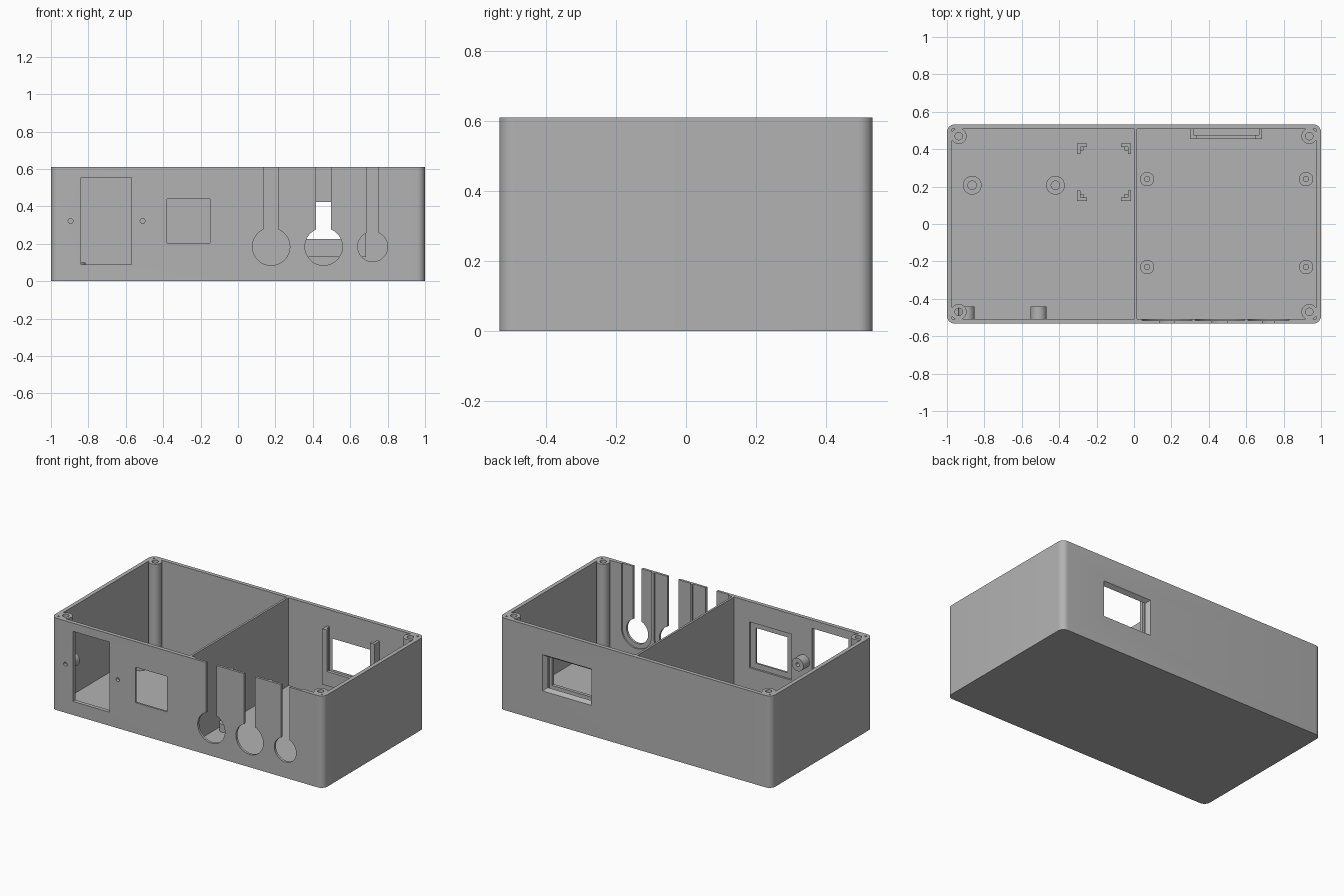
import bpy, bmesh, math
from mathutils import Matrix

if "Cube" in bpy.data.objects:
    bpy.data.objects.remove(bpy.data.objects["Cube"])

grey = bpy.data.materials.new("matte grey plastic")
grey.diffuse_color = (0.45, 0.45, 0.45, 1)
grey.use_nodes = True
grey.node_tree.nodes["Principled BSDF"].inputs["Base Color"].default_value = grey.diffuse_color

W, D, H = 1.0, 0.533, 0.61        # half width, half depth, height
IX, IY, FLOOR = 0.973, 0.507, 0.027   # cavity half sizes, floor thickness


def finish(name, bm):
    bmesh.ops.recalc_face_normals(bm, faces=bm.faces)
    me = bpy.data.meshes.new(name)
    bm.to_mesh(me)
    bm.free()
    me.materials.append(grey)
    ob = bpy.data.objects.new(name, me)
    bpy.context.collection.objects.link(ob)
    return ob


def smooth(ob):
    bpy.ops.object.select_all(action='DESELECT')
    ob.select_set(True)
    bpy.context.view_layer.objects.active = ob
    bpy.ops.object.shade_smooth_by_angle(angle=math.radians(30))


def add_box(bm, x0, x1, y0, y1, z0, z1):
    m = Matrix.Translation(((x0 + x1) / 2, (y0 + y1) / 2, (z0 + z1) / 2))
    m = m @ Matrix.Diagonal((x1 - x0, y1 - y0, z1 - z0, 1))
    return bmesh.ops.create_cube(bm, size=1, matrix=m)['verts']


def boxes(name, *dims):
    bm = bmesh.new()
    for d in dims:
        add_box(bm, *d)
    return finish(name, bm)


def prism_y(pts, y0, y1):
    """Extrude an (x, z) outline along y."""
    bm = bmesh.new()
    a, b = ([bm.verts.new((x, y, z)) for x, z in pts] for y in (y0, y1))
    bm.faces.new(a)
    bm.faces.new(b[::-1])
    for i in range(len(pts)):
        j = (i + 1) % len(pts)
        bm.faces.new((a[i], a[j], b[j], b[i]))
    return finish("cutter", bm)


def keyhole(cx, cz, r, half, top=0.7, n=48):
    """Round hole with a straight slot running up out of the rim."""
    a0 = math.acos(half / r)
    span = math.pi + 2 * a0
    arc = [(cx + r * math.cos(a0 - span * i / n), cz + r * math.sin(a0 - span * i / n))
           for i in range(n + 1)]
    return arc + [(cx - half, top), (cx + half, top)]


def rect(x0, x1, z0, z1):
    return [(x0, z0), (x1, z0), (x1, z1), (x0, z1)]


def cut(ob, cutter):
    mod = ob.modifiers.new("cut", 'BOOLEAN')
    mod.operation, mod.solver, mod.object = 'DIFFERENCE', 'EXACT', cutter
    bpy.ops.object.select_all(action='DESELECT')
    ob.select_set(True)
    bpy.context.view_layer.objects.active = ob
    bpy.ops.object.modifier_apply(modifier=mod.name)
    bpy.data.objects.remove(cutter)


def tube(name, loc, r, hole, length, depth, along_y=False, n=32):
    """Turned post with a blind screw hole in its end."""
    bm = bmesh.new()
    rings = []
    for rad, z in ((r, 0), (r, length), (hole, length), (hole, length - depth)):
        rings.append([bm.verts.new((rad * math.cos(2 * math.pi * i / n),
                                    rad * math.sin(2 * math.pi * i / n), z)) for i in range(n)])
    for a, b in zip(rings, rings[1:]):
        for i in range(n):
            j = (i + 1) % n
            bm.faces.new((a[i], a[j], b[j], b[i]))
    bm.faces.new(rings[0])
    bm.faces.new(rings[-1])
    if along_y:
        bmesh.ops.rotate(bm, verts=bm.verts, matrix=Matrix.Rotation(-math.pi / 2, 3, 'X'))
    bmesh.ops.translate(bm, verts=bm.verts, vec=loc)
    ob = finish(name, bm)
    smooth(ob)
    return ob


# Case shell with rounded upright corners
bm = bmesh.new()
add_box(bm, -W, W, -D, D, 0, H)
upright = [e for e in bm.edges if abs(e.verts[0].co.z - e.verts[1].co.z) > 0.1]
bmesh.ops.bevel(bm, geom=upright, offset=0.042, segments=8, profile=0.5, affect='EDGES')
case = finish("case", bm)

# Two compartments, leaving the divider between them
for x0, x1 in ((-IX, 0.002), (0.016, IX)):
    cut(case, boxes("cutter", (x0, x1, -IY, IY, FLOOR, 0.7)))

# Front openings: socket, square switch with rear recess, screw holes
cut(case, prism_y(rect(-0.84, -0.57, 0.09, 0.555), -0.6, -0.45))
cut(case, prism_y(rect(-0.38, -0.15, 0.205, 0.44), -0.6, -0.45))
cut(case, prism_y(rect(-0.42, -0.11, 0.17, 0.475), -0.52, -0.45))
SCREWS = (-0.895, -0.51)
for x in SCREWS:
    pts = [(x + 0.013 * math.cos(math.pi * i / 10), 0.322 + 0.013 * math.sin(math.pi * i / 10))
           for i in range(20)]
    cut(case, prism_y(pts, -0.6, -0.45))

# Cable keyholes with a wider shallow recess on the inside
for x, r, half, rr in ((0.177, 0.1, 0.04, 0.133), (0.458, 0.1, 0.04, 0.133),
                       (0.72, 0.08, 0.032, 0.11)):
    cut(case, prism_y(keyhole(x, 0.185, rr, rr * 0.9999), -0.517, -0.45))
    cut(case, prism_y(keyhole(x, 0.185, r, half), -0.6, -0.45))

# Back display window, tapering inward
bm = bmesh.new()
for v in add_box(bm, 0.345, 0.655, 0.5, 0.54, 0.225, 0.42):
    if v.co.y > 0.52:
        v.co.x += math.copysign(0.031, v.co.x - 0.5)
        v.co.z += math.copysign(0.028, v.co.z - 0.32)
cut(case, finish("cutter", bm))
smooth(case)

# Display holder: side channels, shelf and front lip
Y0, Y1, Y2 = 0.455, 0.477, 0.51
boxes("display_holder",
      (0.30, 0.318, Y1, Y2, 0.13, 0.5), (0.667, 0.685, Y1, Y2, 0.13, 0.5),
      (0.30, 0.335, Y0, Y1, 0.13, 0.5), (0.65, 0.685, Y0, Y1, 0.13, 0.5),
      (0.318, 0.667, Y1, Y2, 0.13, 0.155), (0.335, 0.65, Y0, Y1, 0.13, 0.225))

# Lid screw posts in the corners
for sx in (-1, 1):
    for sy in (-1, 1):
        tube("corner_post", (sx * 0.937, sy * 0.47, 0.01), 0.042, 0.02, H - 0.01, 0.3)

# Board standoffs on the floor
for x in (-0.865, -0.42):
    tube("large_standoff", (x, 0.207, 0.01), 0.05, 0.023, 0.09, 0.07)
for x in (0.07, 0.92):
    for y in (-0.23, 0.24):
        tube("small_standoff", (x, y, 0.01), 0.038, 0.014, 0.07, 0.05)

# Socket screw bosses behind the front wall
for x in SCREWS:
    tube("socket_boss", (x, -0.51, 0.322), 0.043, 0.013, 0.068, 0.0675, along_y=True)

# Corner brackets that hold a small module
for sx in (-1, 1):
    for sy in (-1, 1):
        def span(c, s, a, b):
            return sorted((c + s * a, c + s * b))
        cx, cy = -0.16 + sx * 0.145, 0.277 + sy * 0.153
        boxes("module_bracket",
              (*span(cx, -sx, 0, 0.055), *span(cy, -sy, 0, 0.018), 0.01, 0.09),
              (*span(cx, -sx, 0, 0.018), *span(cy, -sy, 0.018, 0.055), 0.01, 0.09),
              (*span(cx, -sx, 0.018, 0.036), *span(cy, -sy, 0.018, 0.036), 0.01, 0.065))
